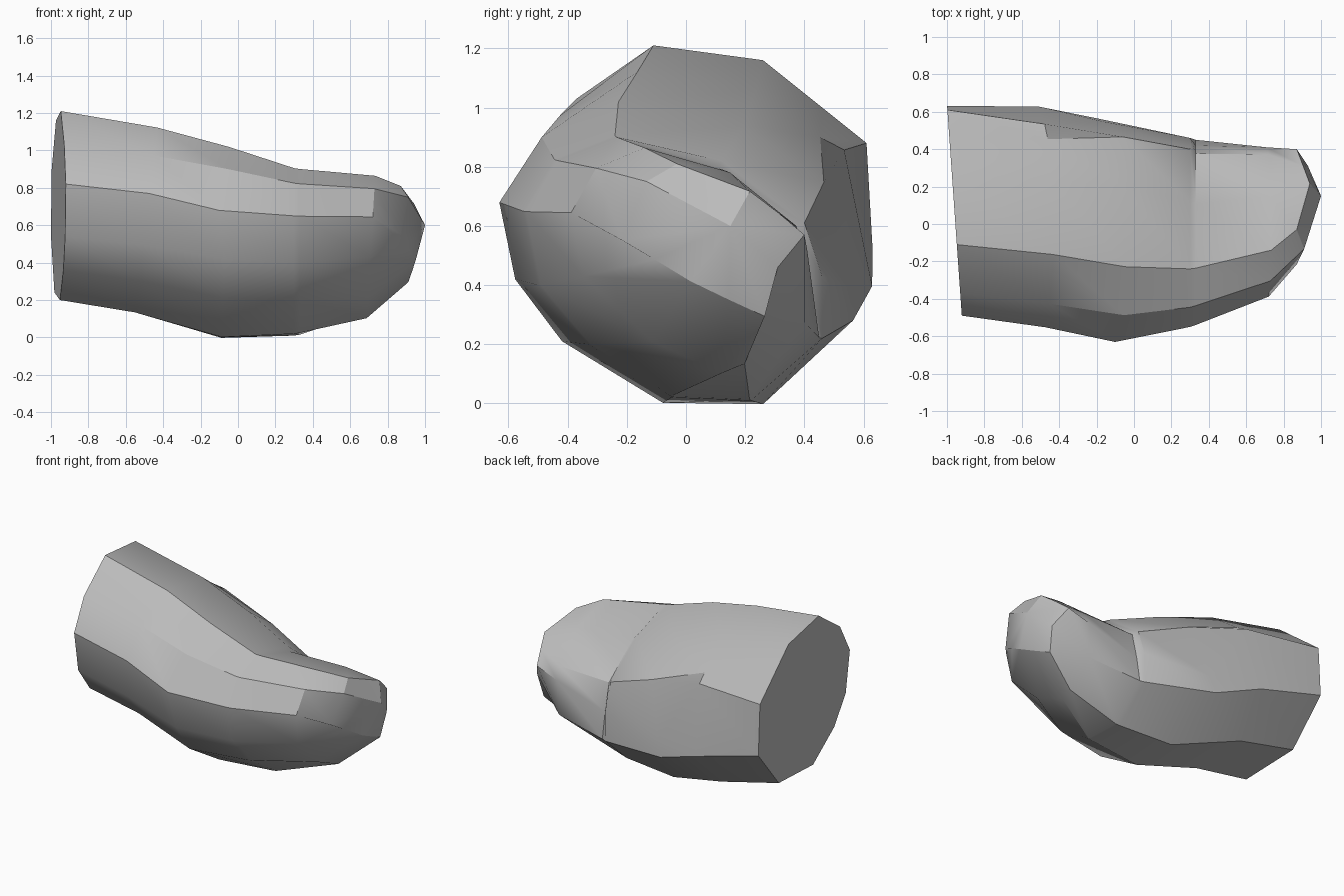
import bpy
import bmesh
from math import radians

default_cube = bpy.data.objects.get("Cube")
if default_cube:
    bpy.data.objects.remove(default_cube, do_unlink=True)


def flat_material(name, colour):
    material = bpy.data.materials.new(name)
    material.use_nodes = True
    material.diffuse_color = colour
    shader = next(n for n in material.node_tree.nodes if n.type == "BSDF_PRINCIPLED")
    shader.inputs["Base Color"].default_value = colour
    return material


# Ridges running along the segment, in order around each cross-section
ridges = ("top", "shoulder", "front", "front_low", "belly_front", "belly",
          "belly_back", "back_low", "back", "nail_side", "dorsal")

# Cross-sections (y, z) at the cut end and at the nail fold
cut_profile = [(-.11, 1.21), (-.37, 1.03), (-.49, .82), (-.44, .54), (-.3, .36), (-.04, .2),
               (.38, .24), (.63, .53), (.61, .88), (.46, 1.0), (.26, 1.16)]
fold_profile = [(-.24, .905), (-.445, .825), (-.55, .65), (-.5, .4), (-.33, .2), (-.05, .02),
                (.22, .01), (.46, .22), (.46, .43), (.4, .61), (.12, .82)]
pivot_y, pivot_z = -.04, .47


def section(x, blend, stretch=(1, 1), shift=(0, 0), slant=(0, 0), **nudges):
    """One ring: blend the profiles, scale about the pivot, tilt, then nudge single ridges."""
    ring = []
    for ridge, start, end in zip(ridges, cut_profile, fold_profile):
        y = start[0] + (end[0] - start[0]) * blend
        z = start[1] + (end[1] - start[1]) * blend
        y = pivot_y + (y - pivot_y) * stretch[0] + shift[0]
        z = pivot_z + (z - pivot_z) * stretch[1] + shift[1]
        dx, dy, dz = nudges.get(ridge, (0, 0, 0))
        ring.append((x + slant[0] * y + slant[1] * (z - pivot_z) + dx, y + dy, z + dz))
    return ring


def loft(name, rings, tip, material):
    """Skin the rings, cap the first one flat and close the last one to a point."""
    bm = bmesh.new()
    loops = [[bm.verts.new(point) for point in ring] for ring in rings]
    count = len(ridges)
    for near, far in zip(loops, loops[1:]):
        for i in range(count):
            j = (i + 1) % count
            bm.faces.new((near[i], near[j], far[j], far[i]))
    bm.faces.new(loops[0])
    point = bm.verts.new(tip)
    for i in range(count):
        bm.faces.new((loops[-1][i], loops[-1][(i + 1) % count], point))
    bmesh.ops.recalc_face_normals(bm, faces=bm.faces)
    mesh = bpy.data.meshes.new(name)
    bm.to_mesh(mesh)
    bm.free()
    mesh.materials.append(material)
    part = bpy.data.objects.new(name, mesh)
    bpy.context.collection.objects.link(part)
    return part


cut_end = section(-.955, 0, slant=(-.07, 0))
lower_joint = section(-.51, .33, stretch=(1.09, 1.02), slant=(0, .12),
                      belly_back=(0, .03, -.02), back_low=(0, 0, -.03),
                      back=(0, -.08, .12), nail_side=(0, -.03, .02))
knuckle = section(-.07, .7, stretch=(1.17, 1.08), shift=(0, -.02), slant=(0, .04),
                  front=(-.04, -.015, -.02), front_low=(0, -.02, 0),
                  belly_front=(0, -.05, 0), belly=(0, -.03, -.02),
                  belly_back=(0, -.06, -.03), back_low=(-.12, -.04, 0),
                  back=(-.1, -.05, -.16), nail_side=(0, -.03, .02))
nail_fold = section(.3, 1)
nail_root = section(.33, 1, stretch=(.98, .99), back=(0, -.03, -.03),
                    nail_side=(0, -.015, -.02), dorsal=(0, -.01, -.02))
nail_middle = section(.71, 1, stretch=(.8, .86), shift=(.06, .02), slant=(0, .06),
                      belly_front=(0, .1, -.05), belly=(0, .11, 0),
                      belly_back=(0, -.03, .04), back_low=(0, -.02, 0),
                      back=(0, -.01, .06), nail_side=(0, 0, -.01), dorsal=(0, 0, -.01))
nail_end = section(.89, 1, stretch=(.6, .62), shift=(.13, .07),
                   top=(-.02, 0, 0), shoulder=(.02, .02, -.01),
                   front=(-.02, 0, -.1), front_low=(.02, .08, -.01),
                   belly_front=(.06, .1, .04), belly=(.04, .06, .09),
                   belly_back=(.02, .02, .04), back_low=(.04, -.08, .075),
                   back=(-.02, .01, .055), nail_side=(.015, -.045, .02),
                   dorsal=(.05, .03, -.04))

grey = flat_material("plain grey", (.5, .5, .5, 1))
stations = [cut_end, lower_joint, knuckle, nail_fold, nail_root, nail_middle, nail_end]
digit = loft("thumb_segment", stations, (1, .15, .6), grey)

# Smooth shading that keeps the strong ridges crisp
bpy.ops.object.select_all(action="DESELECT")
digit.select_set(True)
bpy.context.view_layer.objects.active = digit
bpy.ops.object.shade_smooth_by_angle(angle=radians(30))
